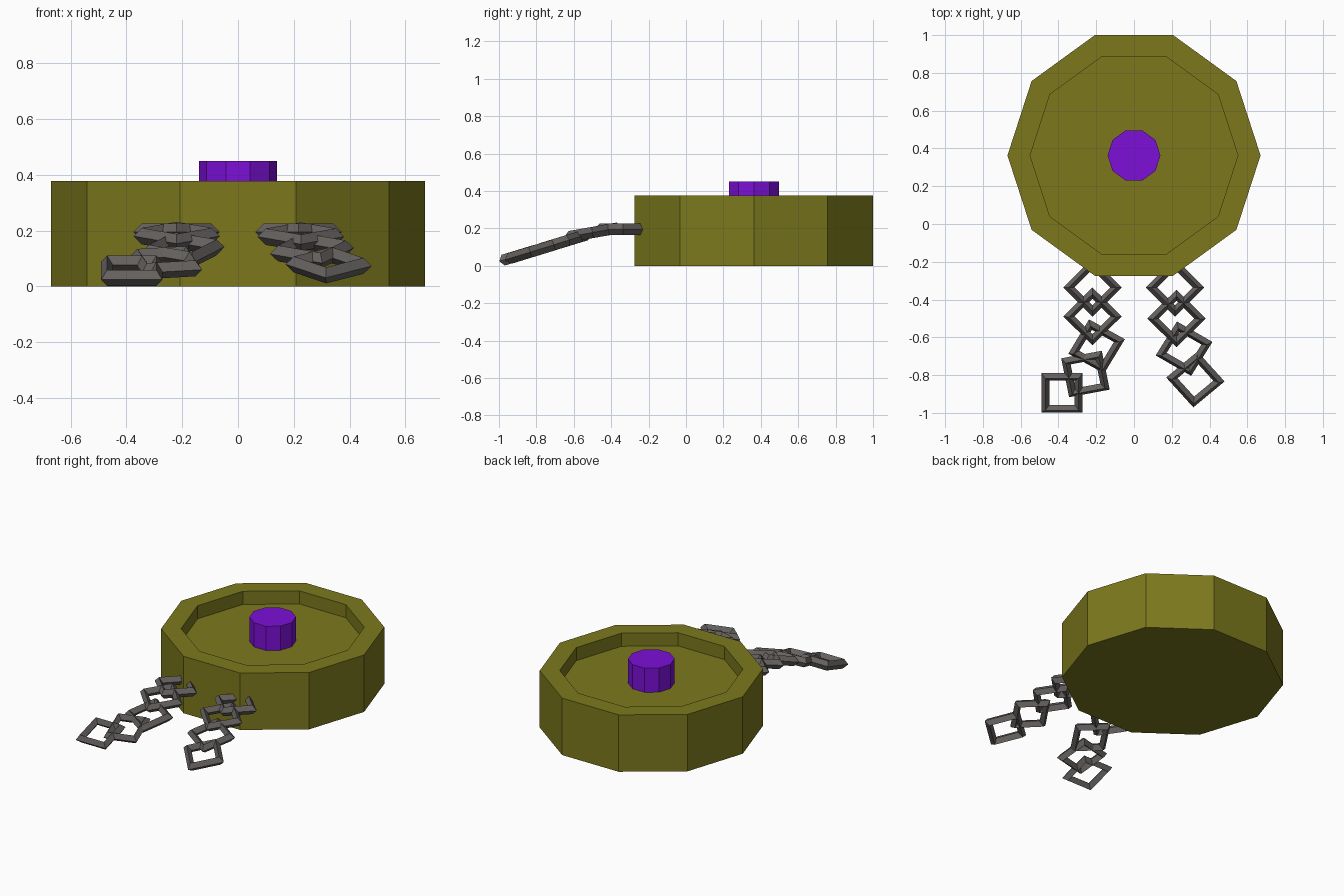
import bpy, bmesh, math
from mathutils import Matrix

if "Cube" in bpy.data.objects:
    bpy.data.objects.remove(bpy.data.objects["Cube"])

CY = 0.363  # y of the disc centre


def material(name, rgb):
    m = bpy.data.materials.new(name)
    m.diffuse_color = (*rgb, 1)
    m.use_nodes = True
    m.node_tree.nodes["Principled BSDF"].inputs["Base Color"].default_value = m.diffuse_color
    return m


def lathe(name, profile, mat, sides=10):
    """Ten-sided closed solid from (radius, z) rings, capped at both ends."""
    bm = bmesh.new()
    rings = [[bm.verts.new((r * math.cos(i * math.tau / sides),
                            r * math.sin(i * math.tau / sides), z))
              for i in range(sides)] for r, z in profile]
    for a, b in zip(rings, rings[1:]):
        for i in range(sides):
            j = (i + 1) % sides
            bm.faces.new((a[i], a[j], b[j], b[i]))
    bm.faces.new(rings[0][::-1])
    bm.faces.new(rings[-1])
    me = bpy.data.meshes.new(name)
    bm.to_mesh(me)
    bm.free()
    me.materials.append(mat)
    ob = bpy.data.objects.new(name, me)
    ob.location.y = CY
    bpy.context.collection.objects.link(ob)


def chain(name, links, mat):
    """Square links: (x, y, z, spin, tilt) each, angles in degrees."""
    for n, (x, y, z, spin, tilt) in enumerate(links, 1):
        bpy.ops.mesh.primitive_torus_add(major_segments=4, minor_segments=4,
                                         major_radius=0.125, minor_radius=0.03)
        ob = bpy.context.object
        ob.name = f"{name}_link_{n}"
        ob.data.materials.append(mat)
        ob.matrix_world = (Matrix.Translation((x, y, z))
                           @ Matrix.Rotation(math.radians(tilt), 4, 'X')
                           @ Matrix.Rotation(math.radians(spin), 4, 'Z'))


olive = material("olive", (0.2, 0.19, 0.012))
purple = material("purple", (0.2, 0.005, 0.68))
iron = material("iron", (0.13, 0.12, 0.115))

# Disc body with a recessed top
lathe("body", [(0.67, 0), (0.67, 0.377), (0.55, 0.377), (0.55, 0.29)], olive)

# Centre button
lathe("button", [(0.14, 0.28), (0.14, 0.45)], purple)

# Two loose chains draping from the front to the ground
chain("left_chain", [(-0.22, -0.336, 0.195, 0, 0),
                     (-0.22, -0.489, 0.18, 0, 10),
                     (-0.198, -0.648, 0.13, 15, 17),
                     (-0.257, -0.794, 0.085, 56, 17),
                     (-0.381, -0.893, 0.056, 45, 17)], iron)
chain("right_chain", [(0.217, -0.336, 0.195, 0, 0),
                      (0.225, -0.5, 0.178, 0, 10),
                      (0.265, -0.66, 0.127, 14, 17),
                      (0.325, -0.823, 0.076, -4, 17)], iron)
